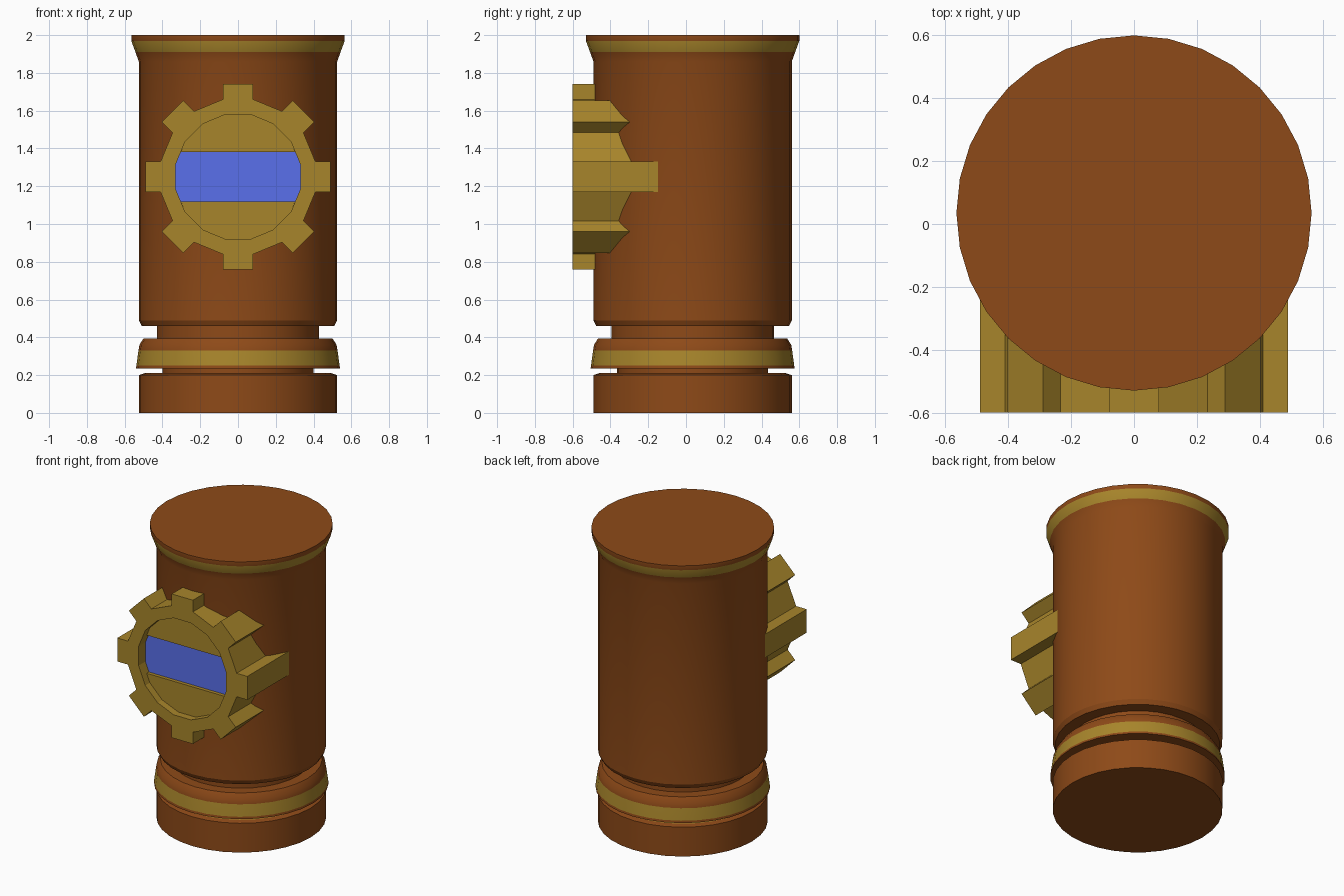
import bpy, bmesh
from math import cos, sin, pi, radians

if "Cube" in bpy.data.objects:
    bpy.data.objects.remove(bpy.data.objects["Cube"])

def material(name, rgb):
    m = bpy.data.materials.new(name)
    m.diffuse_color = (*rgb, 1)
    m.use_nodes = True
    m.node_tree.nodes["Principled BSDF"].inputs["Base Color"].default_value = m.diffuse_color
    return m

BROWN = material("brown", (0.27, 0.068, 0.009))
GOLD = material("gold", (0.39, 0.235, 0.024))
BLUE = material("blue", (0.1, 0.16, 0.83))

def finish(name, bm, mats, smooth=False):
    bmesh.ops.recalc_face_normals(bm, faces=bm.faces)
    me = bpy.data.meshes.new(name)
    bm.to_mesh(me)
    bm.free()
    for m in mats:
        me.materials.append(m)
    ob = bpy.data.objects.new(name, me)
    bpy.context.collection.objects.link(ob)
    if smooth:
        bpy.ops.object.select_all(action='DESELECT')
        ob.select_set(True)
        bpy.context.view_layer.objects.active = ob
        bpy.ops.object.shade_smooth_by_angle(angle=radians(25))
    return ob

# Barrel: (radius, height, material of the band above this point)
CY = 0.035
profile = [(0.525, 0, 0), (0.525, 0.2, 0), (0.495, 0.21, 1), (0.40, 0.21, 0),
           (0.40, 0.235, 0), (0.54, 0.235, 0), (0.538, 0.25, 1), (0.527, 0.33, 0),
           (0.522, 0.36, 0), (0.5, 0.395, 0), (0.43, 0.395, 0), (0.43, 0.46, 0),
           (0.51, 0.46, 0), (0.525, 0.49, 0), (0.525, 1.86, 0), (0.543, 1.91, 1),
           (0.565, 1.97, 0), (0.565, 2.0, 0)]
N = 32
bm = bmesh.new()
rings = [[bm.verts.new((r * cos(2 * pi * i / N), CY + r * sin(2 * pi * i / N), z))
          for i in range(N)] for r, z, _ in profile]
for k in range(len(rings) - 1):
    a, b = rings[k], rings[k + 1]
    for i in range(N):
        j = (i + 1) % N
        bm.faces.new((a[i], a[j], b[j], b[i])).material_index = profile[k][2]
bm.faces.new(rings[0])
bm.faces.new(rings[-1])
finish("barrel", bm, [BROWN, GOLD], smooth=True)

# Gear geometry, measured around its centre on the front face
CZ, FRONT, BACK = 1.25, -0.6, -0.1
LID_Y, LENS_Y = -0.55, -0.523
HOLE = 0.33 / cos(pi / 16)

def turn(p, k):
    a = k * pi / 4
    return p[0] * cos(a) - p[1] * sin(a), p[0] * sin(a) + p[1] * cos(a)

def layer(bm, pts, y):
    return [bm.verts.new((x, y, CZ + z)) for x, z in pts]

def walls(bm, a, b):
    for i in range(len(a)):
        j = (i + 1) % len(a)
        bm.faces.new((a[i], a[j], b[j], b[i]))

tooth = [(0.41, -0.08), (0.49, -0.08), (0.49, 0.08), (0.41, 0.08)]
outline = [turn(p, k) for k in range(8) for p in tooth]
hole = [(HOLE * cos(a), HOLE * sin(a)) for a in (pi / 16 + (i - 1) * pi / 8 for i in range(16))]

# Toothed ring with a recess
bm = bmesh.new()
of, ob_ = layer(bm, outline, FRONT), layer(bm, outline, BACK)
hf, hb = layer(bm, hole, FRONT), layer(bm, hole, LENS_Y)
walls(bm, of, ob_)
walls(bm, hf, hb)
bm.faces.new(ob_)
bm.faces.new(hb)
for k in range(8):
    i0, i1, i2 = hf[2 * k], hf[2 * k + 1], hf[(2 * k + 2) % 16]
    o = of[4 * k:4 * k + 4]
    bm.faces.new((o[0], o[3], i1, i0))
    bm.faces.new(o)
    bm.faces.new((o[3], of[(4 * k + 4) % 32], i2, i1))
finish("gear_ring", bm, [GOLD])

# Upper and lower lids inside the recess, leaving a slot
SLOT, SLOT_X = 0.13, 0.303
for name, s in (("upper_lid", 1), ("lower_lid", -1)):
    pts = [(SLOT_X, s * SLOT)]
    pts += [(HOLE * cos(a), s * HOLE * sin(a))
            for a in (pi / 16 + i * pi / 8 for i in range(1, 7))]
    pts += [(-SLOT_X, s * SLOT)]
    bm = bmesh.new()
    f, b = layer(bm, pts, LID_Y), layer(bm, pts, LENS_Y)
    walls(bm, f, b)
    bm.faces.new(f)
    bm.faces.new(b)
    finish(name, bm, [GOLD])

# Blue strip at the bottom of the slot
strip = [(SLOT_X, -SLOT), (HOLE * cos(pi / 16), -HOLE * sin(pi / 16)),
         (HOLE * cos(pi / 16), HOLE * sin(pi / 16)), (SLOT_X, SLOT)]
strip += [(-x, z) for x, z in reversed(strip)]
bm = bmesh.new()
f, b = layer(bm, strip, LENS_Y - 0.003), layer(bm, strip, LENS_Y + 0.003)
walls(bm, f, b)
bm.faces.new(f)
bm.faces.new(b)
finish("blue_strip", bm, [BLUE])
